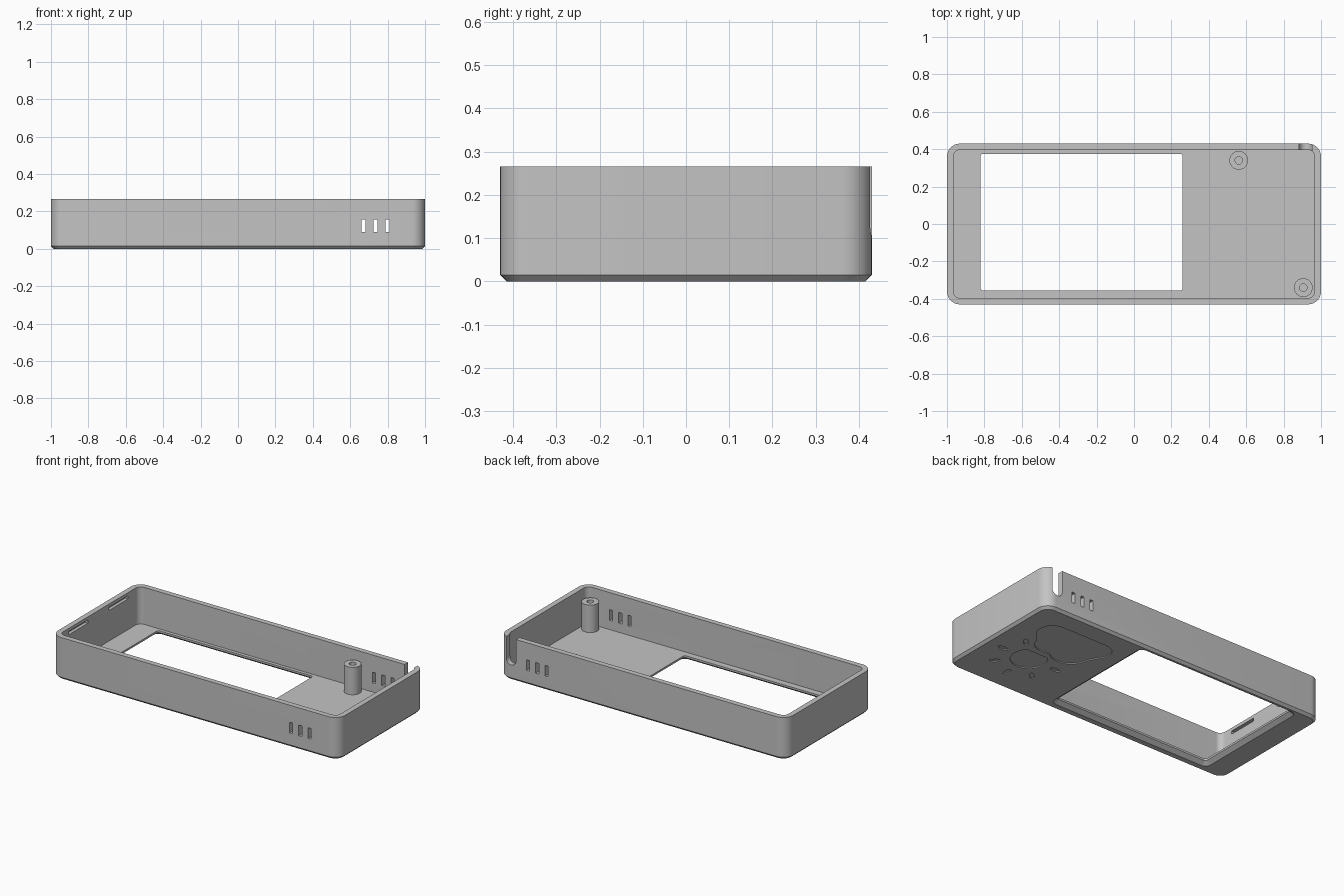
import bpy, bmesh
from math import cos, sin, pi, radians

if "Cube" in bpy.data.objects:
    bpy.data.objects.remove(bpy.data.objects["Cube"], do_unlink=True)

grey = bpy.data.materials.new("plain grey")
grey.use_nodes = True
GREY = (0.55, 0.55, 0.55, 1)
grey.diffuse_color = GREY
grey.node_tree.nodes["Principled BSDF"].inputs["Base Color"].default_value = GREY


def arc(cx, cy, r, start, end, n=10):
    angles = [radians(start + (end - start) * i / n) for i in range(n + 1)]
    return [(cx + r * cos(a), cy + r * sin(a)) for a in angles]


def circle(cx, cy, r, n=32):
    return arc(cx, cy, r, 0, 360, n)[:-1]


def rounded_rect(x0, x1, y0, y1, r, n=8):
    return (arc(x1 - r, y1 - r, r, 0, 90, n) + arc(x0 + r, y1 - r, r, 90, 180, n)
            + arc(x0 + r, y0 + r, r, 180, 270, n) + arc(x1 - r, y0 + r, r, 270, 360, n))


def loft(name, sections, place=lambda x, y, z: (x, y, z)):
    """Solid skinned through equal-length outlines, capped at both ends."""
    bm = bmesh.new()
    rings = [[bm.verts.new(place(x, y, z)) for x, y in pts] for pts, z in sections]
    for low, high in zip(rings, rings[1:]):
        for i in range(len(low)):
            j = (i + 1) % len(low)
            bm.faces.new((low[i], low[j], high[j], high[i]))
    bm.faces.new(rings[0][::-1])
    bm.faces.new(rings[-1])
    bmesh.ops.recalc_face_normals(bm, faces=bm.faces)
    mesh = bpy.data.meshes.new(name)
    bm.to_mesh(mesh)
    bm.free()
    mesh.materials.append(grey)
    obj = bpy.data.objects.new(name, mesh)
    bpy.context.collection.objects.link(obj)
    return obj


def prism(name, pts, z0, z1, place=lambda x, y, z: (x, y, z)):
    return loft(name, [(pts, z0), (pts, z1)], place)


def box(name, x0, x1, y0, y1, z0, z1):
    return prism(name, [(x0, y0), (x1, y0), (x1, y1), (x0, y1)], z0, z1)


def smooth(obj):
    bpy.ops.object.select_all(action='DESELECT')
    obj.select_set(True)
    bpy.context.view_layer.objects.active = obj
    bpy.ops.object.shade_smooth_by_angle(angle=radians(30))


# Tray: chamfered base, rounded corners, open top
HX, HY, HEIGHT, WALL, FLOOR, CHAMFER, CORNER = 1.0, 0.43, 0.265, 0.034, 0.032, 0.015, 0.07


def outline(inset):
    return rounded_rect(-HX + inset, HX - inset, -HY + inset, HY - inset, CORNER - inset)


tray = loft("tray", [(outline(CHAMFER), 0), (outline(0), CHAMFER), (outline(0), HEIGHT),
                     (outline(WALL), HEIGHT), (outline(WALL), FLOOR)])

# Screen window, flared toward the underside
def window(grow):
    return rounded_rect(-0.82 - grow, 0.26 + grow, -0.355 - grow, 0.375 + grow, 0.012 + grow, 4)


cutters = [loft("window_cutter", [(window(0.035), -0.02), (window(0.027), 0),
                                  (window(0.0), 0.02), (window(0.0), 0.06)])]

# Vent slots through the front and back walls
for x in (0.67, 0.735, 0.8):
    for side in (-1, 1):
        cutters.append(box("vent_cutter", x - 0.011, x + 0.011, side * 0.415 - 0.04,
                           side * 0.415 + 0.04, 0.09, 0.157))

# Round-bottomed cable notch in the back wall
notch = arc(0.918, 0.13, 0.035, 180, 360, 14) + [(0.953, 0.3), (0.883, 0.3)]
cutters.append(prism("notch_cutter", notch, 0.37, 0.46, lambda x, y, z: (x, z, y)))

# Blind catch grooves inside the right wall
for y in (-0.21, 0.19):
    cutters.append(box("catch_cutter", -0.986, -0.94, y - 0.095, y + 0.095, 0.225, 0.245))

# Shallow sun and cloud relief under the base
DEPTH = 0.006
cloud = (arc(0.45, 0.22, 0.08, 90, 230) + arc(0.55, 0.11, 0.12, 185, 310)
         + arc(0.70, 0.11, 0.09, 250, 350) + arc(0.77, 0.21, 0.09, -50, 90))
sun_x, sun_y = 0.69, -0.09
sun = [p for p in circle(sun_x, sun_y, 0.105, 40) if p[1] < -0.012]
reliefs = [cloud, sun]
for angle in (180, 225, 270, 315, 0, 45):
    a = radians(angle)
    ray = [(0.19 + u, v * 0.45) for u, v in circle(0, 0, 0.032, 16)]
    reliefs.append([(sun_x + u * cos(a) - v * sin(a), sun_y + u * sin(a) + v * cos(a))
                    for u, v in ray])
for pts in reliefs:
    cutters.append(prism("relief_cutter", pts, -0.02, DEPTH))

# Cut everything, then drop the cutters
for cutter in cutters:
    mod = tray.modifiers.new("cut", 'BOOLEAN')
    mod.operation = 'DIFFERENCE'
    mod.solver = 'EXACT'
    mod.object = cutter
    cutter.hide_render = True
    bpy.context.view_layer.objects.active = tray
    bpy.ops.object.modifier_apply(modifier=mod.name)
    bpy.data.objects.remove(cutter, do_unlink=True)
smooth(tray)

# Hollow screw posts
for name, x, y in (("back_post", 0.56, 0.34), ("front_post", 0.905, -0.34)):
    outer, hole = circle(x, y, 0.05), circle(x, y, 0.02)
    smooth(loft(name, [(outer, FLOOR - 0.01), (outer, 0.205), (hole, 0.205), (hole, 0.04)]))
